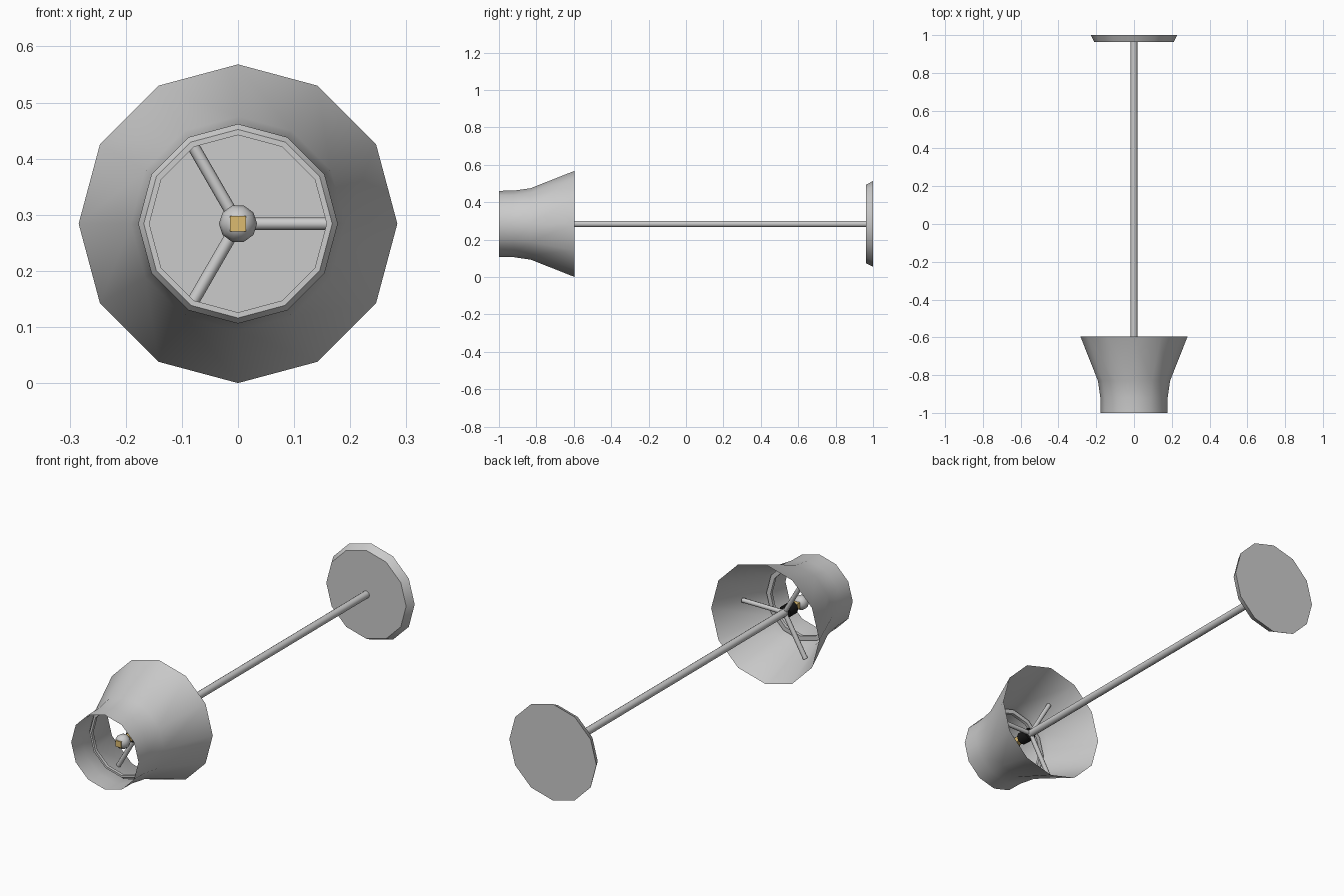
import bpy, bmesh, math
from mathutils import Vector, Matrix

if "Cube" in bpy.data.objects:
    bpy.data.objects.remove(bpy.data.objects["Cube"])

AXIS_Z = 0.284


def material(name, color):
    m = bpy.data.materials.new(name)
    m.diffuse_color = (*color, 1)
    m.use_nodes = True
    m.node_tree.nodes["Principled BSDF"].inputs["Base Color"].default_value = m.diffuse_color
    return m


GREY = material("light_grey", (0.6, 0.6, 0.6))
BLACK = material("black", (0.01, 0.01, 0.01))
BRASS = material("warm_yellow", (0.72, 0.5, 0.16))


def finish(name, bm, mat, angle):
    me = bpy.data.meshes.new(name)
    bm.to_mesh(me)
    bm.free()
    me.materials.append(mat)
    ob = bpy.data.objects.new(name, me)
    bpy.context.collection.objects.link(ob)
    bpy.ops.object.select_all(action='DESELECT')
    ob.select_set(True)
    bpy.context.view_layer.objects.active = ob
    bpy.ops.object.shade_smooth_by_angle(angle=math.radians(angle))
    return ob


def lathe(name, profile, sides, mat, angle=35, closed=False, phase=0.0):
    """Turn a (y, radius) profile around the lamp's long axis."""
    bm = bmesh.new()
    rings = []
    for y, r in profile:
        ring = []
        for i in range(sides):
            a = 2 * math.pi * i / sides + phase
            ring.append(bm.verts.new((r * math.cos(a), y, AXIS_Z + r * math.sin(a))))
        rings.append(ring)
    if closed:
        rings.append(rings[0])
    for a, b in zip(rings, rings[1:]):
        for i in range(sides):
            j = (i + 1) % sides
            bm.faces.new((a[i], b[i], b[j], a[j]))
    bmesh.ops.remove_doubles(bm, verts=bm.verts, dist=1e-5)
    bmesh.ops.recalc_face_normals(bm, faces=bm.faces)
    return finish(name, bm, mat, angle)


# Flared shade, open at both ends
lathe("shade", [(-1, 0.177), (-0.92, 0.178), (-0.83, 0.191), (-0.595, 0.284)], 12, GREY)

# Narrow ring inside the shade's throat
lathe("shade_ring", [(-0.875, 0.168), (-0.875, 0.158), (-0.86, 0.158), (-0.86, 0.179)],
      12, GREY, closed=True)

# Round foot and pole
lathe("base", [(0.963, 0), (0.963, 0.21), (1, 0.229), (1, 0)], 12, GREY, 30)
lathe("pole", [(-0.75, 0), (-0.75, 0.0175), (0.97, 0.0175), (0.97, 0)], 10, GREY, 45)

# Socket, bulb neck and bulb
lathe("socket", [(-0.8, 0), (-0.8, 0.03), (-0.742, 0.03), (-0.742, 0)], 10, BLACK, 45)
lathe("bulb_neck", [(-0.9, 0), (-0.9, 0.02), (-0.79, 0.02), (-0.79, 0)], 4, BRASS, 20,
      phase=math.pi / 4)
bulb = [(-0.865 - 0.034 * math.cos(math.pi * i / 6), 0.034 * math.sin(math.pi * i / 6))
        for i in range(7)]
lathe("bulb", bulb, 10, GREY, 60)

# Three spokes holding the shade
for k in range(3):
    a = 2 * math.pi * k / 3
    d = Vector((math.cos(a), 0, math.sin(a)))
    length = 0.22
    bm = bmesh.new()
    rot = d.to_track_quat('Z', 'Y').to_matrix().to_4x4()
    bmesh.ops.create_cone(
        bm, cap_ends=True, segments=8, radius1=0.011, radius2=0.011, depth=length,
        matrix=Matrix.Translation(Vector((0, -0.74, AXIS_Z)) + d * length / 2) @ rot)
    finish("spoke_%d" % (k + 1), bm, GREY, 50)
